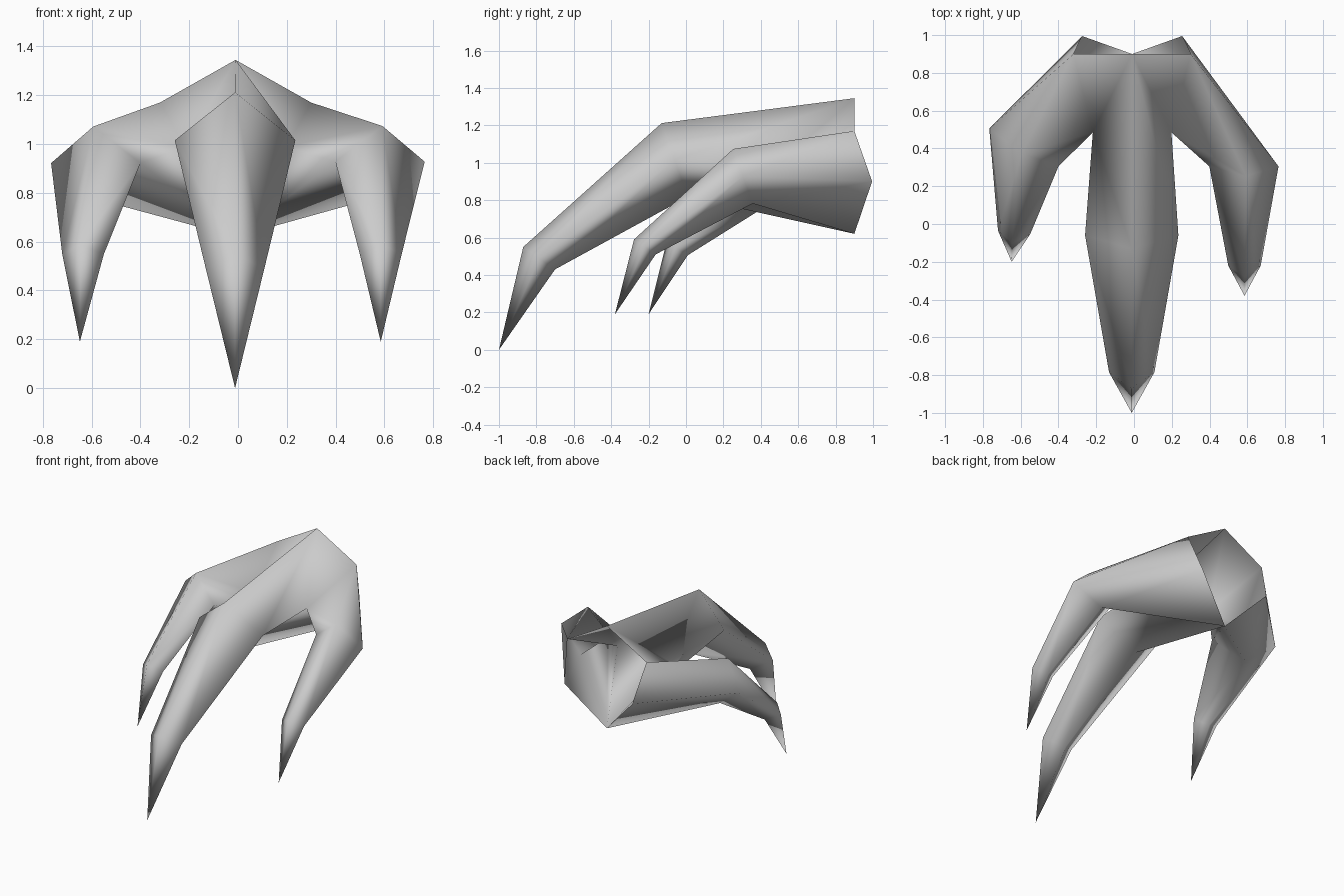
import bpy, bmesh
from mathutils import Vector

if "Cube" in bpy.data.objects:
    bpy.data.objects.remove(bpy.data.objects["Cube"])

bone = bpy.data.materials.new("bone_grey")
bone.diffuse_color = (0.6, 0.6, 0.6, 1)
bone.use_nodes = True
bone.node_tree.nodes["Principled BSDF"].inputs["Base Color"].default_value = bone.diffuse_color

bm = bmesh.new()


def point(x, y, z):
    return bm.verts.new((x, y, z))


def diamond(centre, across, up):
    """Four-sided section: top, outer, bottom, inner."""
    c, a, u = Vector(centre), Vector(across), Vector(up)
    return [bm.verts.new(p) for p in (c + u, c + a, c - u, c - a)]


def finger(root, knuckle, joint, tip):
    """Bridge root to knuckle to joint and close at a sharp tip."""
    rings = [root, diamond(*knuckle), diamond(*joint)]
    end = point(*tip)
    for r0, r1 in zip(rings, rings[1:]):
        for i in range(4):
            j = (i + 1) % 4
            bm.faces.new((r0[i], r0[j], r1[j], r1[i]))
    for i in range(4):
        bm.faces.new((rings[-1][i], rings[-1][(i + 1) % 4], end))


# Shared wrist opening and the webs between the fingers
crest = point(-0.01, 0.9, 1.345)
heel = point(-0.01, 0.9, 0.62)
shoulder, side, web = {}, {}, {}
for s in (1, -1):
    shoulder[s] = point(0.31 * s - 0.01, 0.9, 1.17)
    side[s] = point(0.265 * s - 0.01, 0.995, 0.9)
    web[s] = point(0.208 * s - 0.01, 0.485, 0.99)
    bm.faces.new((crest, shoulder[s], web[s]))

# Middle finger
finger([crest, web[1], heel, web[-1]],
       ((-0.012, -0.06, 1.015), (0.247, 0, 0), (0, -0.07, 0.197)),
       ((-0.012, -0.785, 0.49), (0.12, 0, 0), (0, -0.085, 0.06)),
       (-0.012, -1.0, 0.0))

# Right finger
finger([shoulder[1], side[1], heel, web[1]],
       ((0.582, 0.305, 0.928), (0.183, 0, 0), (0.01, -0.052, 0.146)),
       ((0.585, -0.22, 0.55), (0.086, 0, 0), (0, -0.058, 0.04)),
       (0.585, -0.38, 0.19))

# Left finger
finger([shoulder[-1], side[-1], heel, web[-1]],
       ((-0.583, 0.405, 0.922), (-0.183, 0.1, 0), (-0.01, -0.03, 0.15)),
       ((-0.635, -0.045, 0.548), (-0.085, 0.01, 0), (-0.01, -0.055, 0.042)),
       (-0.648, -0.2, 0.19))

bmesh.ops.recalc_face_normals(bm, faces=bm.faces[:])
for f in bm.faces:
    f.smooth = True

mesh = bpy.data.meshes.new("claw")
bm.to_mesh(mesh)
bm.free()
mesh.materials.append(bone)
claw = bpy.data.objects.new("claw", mesh)
bpy.context.collection.objects.link(claw)
